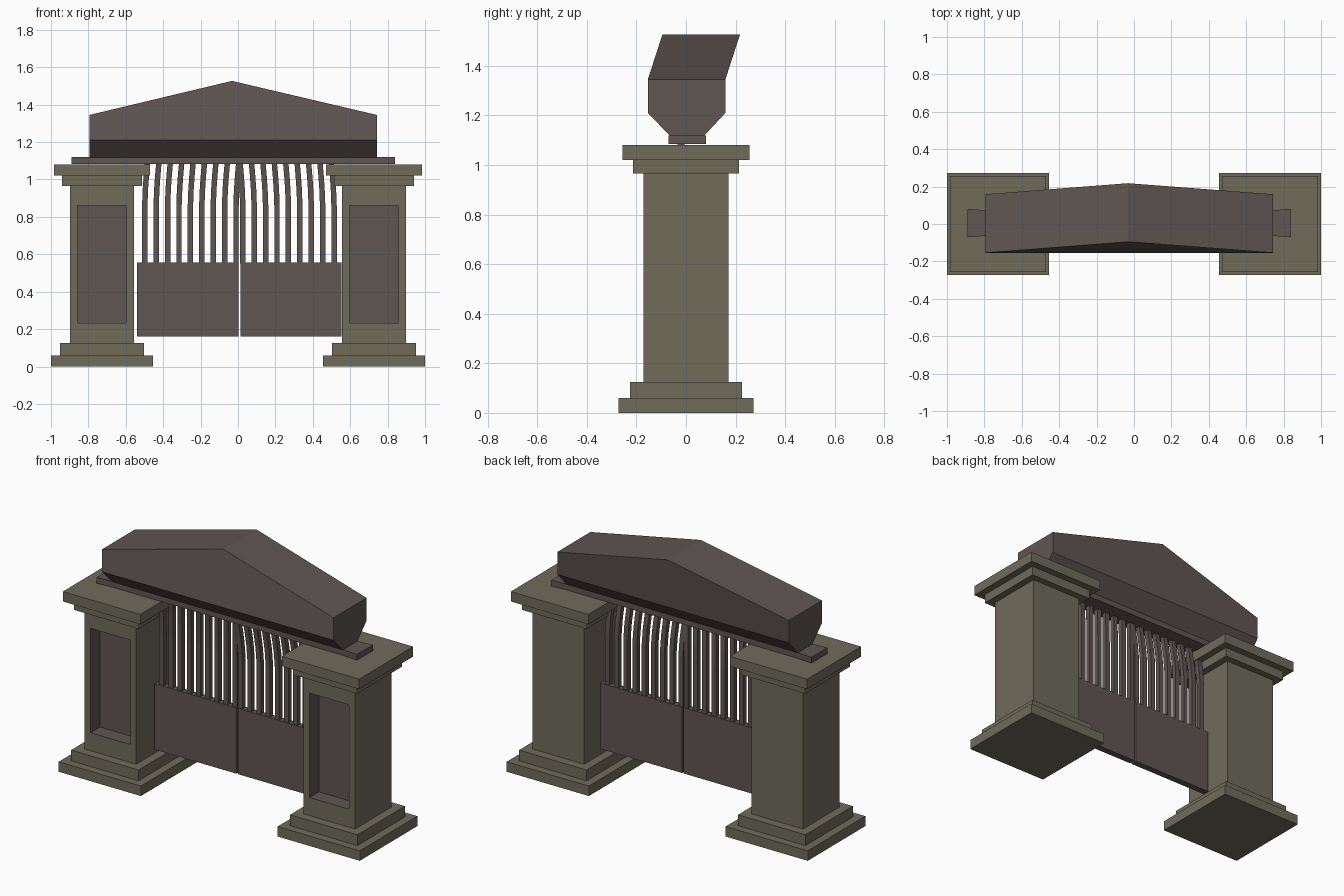
import bpy, bmesh

if "Cube" in bpy.data.objects:
    bpy.data.objects.remove(bpy.data.objects["Cube"])


def material(name, rgb):
    m = bpy.data.materials.new(name)
    m.diffuse_color = (*rgb, 1)
    m.use_nodes = True
    m.node_tree.nodes["Principled BSDF"].inputs["Base Color"].default_value = m.diffuse_color
    return m


STONE = material("stone", (0.16, 0.15, 0.105))
WOOD = material("wood", (0.115, 0.092, 0.086))


def finish(name, bm, *mats):
    bmesh.ops.recalc_face_normals(bm, faces=bm.faces)
    me = bpy.data.meshes.new(name)
    bm.to_mesh(me)
    bm.free()
    for m in mats:
        me.materials.append(m)
    ob = bpy.data.objects.new(name, me)
    bpy.context.collection.objects.link(ob)
    return ob


def add_box(bm, x, y, z):
    """Box from (min, max) pairs; returns its vertices."""
    vs = bmesh.ops.create_cube(bm, size=1)["verts"]
    for v in vs:
        v.co = [r[0] if c < 0 else r[1] for c, r in zip(v.co, (x, y, z))]
    return vs


def loft(bm, rings):
    """Closed skin through rings with equal point counts."""
    rs = [[bm.verts.new(p) for p in ring] for ring in rings]
    for a, b in zip(rs, rs[1:]):
        n = len(a)
        for i in range(n):
            j = (i + 1) % n
            bm.faces.new((a[i], a[j], b[j], b[i]))
    bm.faces.new(rs[0][::-1])
    bm.faces.new(rs[-1])


PILLAR_X = 0.727
TIERS = [  # half width x, half depth y, z bottom, z top
    (0.273, 0.273, 0.0, 0.06),
    (0.224, 0.225, 0.06, 0.125),
    (0.214, 0.213, 0.965, 1.02),
    (0.257, 0.256, 1.02, 1.08),
]

for side, s in (("left", -1), ("right", 1)):
    cx = s * PILLAR_X

    # stepped plinth and capital
    for part, tiers in (("plinth", TIERS[:2]), ("capital", TIERS[2:])):
        bm = bmesh.new()
        for hx, hy, z0, z1 in tiers:
            add_box(bm, (cx - hx, cx + hx), (-hy, hy), (z0, z1))
        finish(f"{side}_{part}", bm, STONE)

    # shaft with a wood-lined recess in its front
    bm = bmesh.new()
    add_box(bm, (cx - 0.171, cx + 0.171), (-0.172, 0.172), (0.125, 0.965))
    bm.normal_update()
    front = min(bm.faces, key=lambda f: f.calc_center_median().y)
    bmesh.ops.inset_region(bm, faces=[front], thickness=0.03)
    for v in front.verts:
        v.co.x = cx + (0.132 if v.co.x > cx else -0.132)
        v.co.z = 0.86 if v.co.z > 0.5 else 0.233
    bmesh.ops.inset_region(bm, faces=[front], thickness=0)
    for v in front.verts:
        v.co.y += 0.09
    front.material_index = 1
    for e in front.edges:
        for f in e.link_faces:
            f.material_index = 1
    finish(f"{side}_shaft", bm, STONE, WOOD)

    # solid lower gate leaf
    mid = 0.0075
    bm = bmesh.new()
    xs = sorted((mid + s * 0.005, mid + s * 0.547))
    add_box(bm, xs, (-0.02, 0.02), (0.16, 0.555))
    finish(f"{side}_gate_panel", bm, WOOD)

    # upright bars that bend at the top
    bm = bmesh.new()
    h = 0.0145
    for i in range(9):
        x = mid + s * (0.018 + i * 0.061)
        rings = []
        for z, bend in ((0.55, 0), (0.86, 0), (0.95, 0.25), (1.02, 0.6), (1.085, 1)):
            bx, by = x - s * 0.014 * bend, -0.02 * bend
            rings.append([(bx + a * h, by + b * h, z)
                          for a, b in ((-1, -1), (1, -1), (1, 1), (-1, 1))])
        loft(bm, rings)
    finish(f"{side}_gate_bars", bm, WOOD)

# lintel beam, slightly flared at the ends
bm = bmesh.new()
loft(bm, [[(x, 0.005 - w, 1.084), (x, 0.005 + w, 1.084),
           (x, 0.005 + w, 1.119), (x, 0.005 - w, 1.119)]
          for x, w in ((-0.89, 0.076), (-0.79, 0.068), (0.74, 0.068), (0.84, 0.076))])
finish("lintel", bm, WOOD)

# gabled roof block: tapered underside, peak leaning to the back
bm = bmesh.new()
x0, xp, x1 = -0.795, -0.032, 0.743


def end_ring(x):
    return [bm.verts.new((x, y, z)) for y, z in
            ((-0.065, 1.118), (0.073, 1.118), (0.159, 1.21),
             (0.159, 1.345), (-0.154, 1.345), (-0.154, 1.21))]


L, R = end_ring(x0), end_ring(x1)
pf = bm.verts.new((xp, -0.095, 1.527))
pb = bm.verts.new((xp, 0.218, 1.527))
bm.faces.new(L)
bm.faces.new(R)
for i, j in ((0, 1), (1, 2), (5, 0)):
    bm.faces.new((L[i], L[j], R[j], R[i]))
for ring in (L, R):
    bm.faces.new((ring[3], ring[4], pf, pb))
for lo, hi, peak in ((5, 4, pf), (2, 3, pb)):
    bm.faces.new((L[lo], R[lo], R[hi], peak, L[hi]))
finish("roof_block", bm, WOOD)
